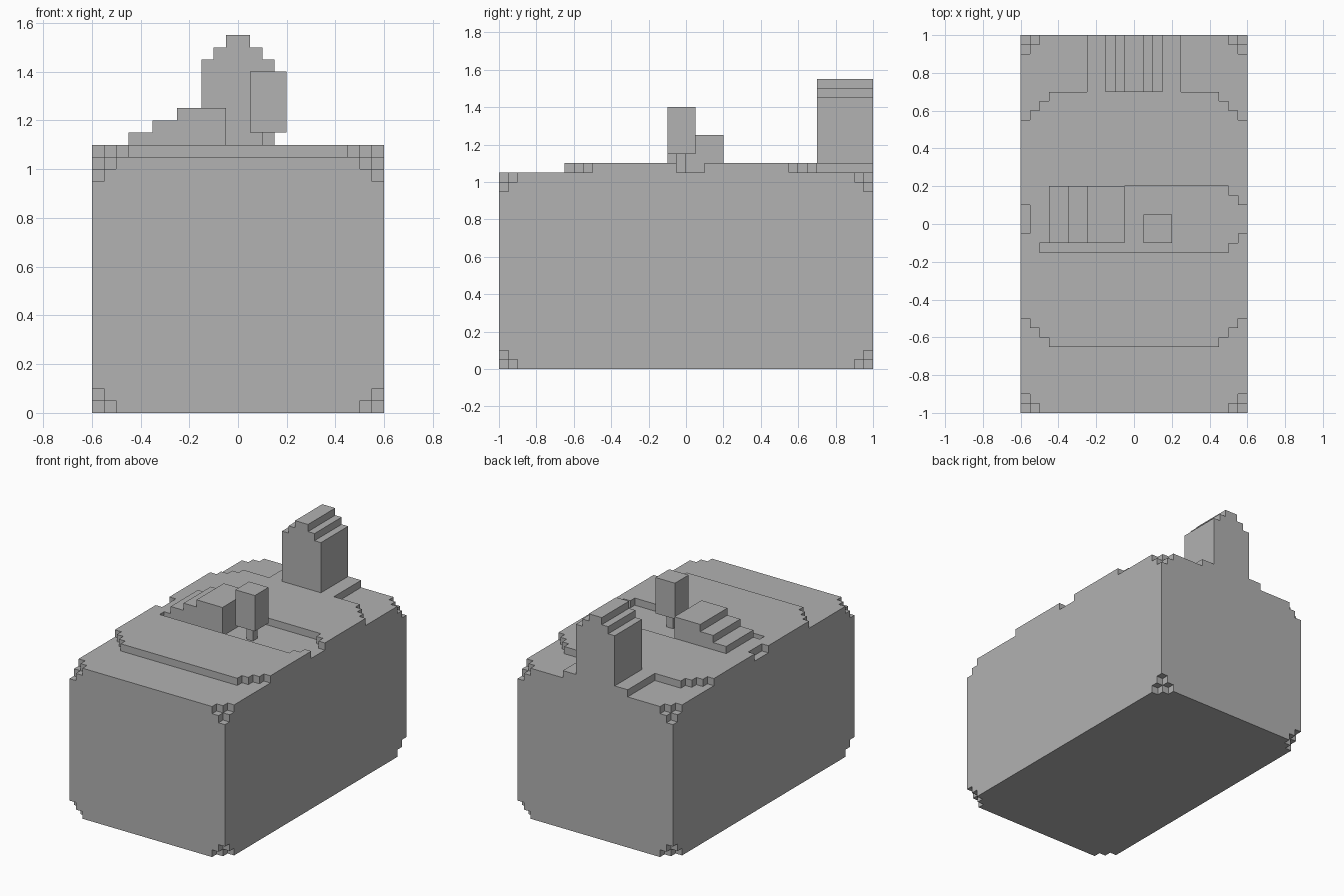
import bpy
import bmesh
from itertools import product
from mathutils import Vector

U = 0.05  # size of one block; all part sizes below are in blocks

old = bpy.data.objects.get("Cube")
if old:
    bpy.data.objects.remove(old, do_unlink=True)

grey = bpy.data.materials.new("plain_grey")
grey.use_nodes = True
GREY = (0.445, 0.445, 0.445, 1)
grey.diffuse_color = GREY
grey.node_tree.nodes["Principled BSDF"].inputs["Base Color"].default_value = GREY


def finish(name, bm):
    bmesh.ops.recalc_face_normals(bm, faces=bm.faces)
    bmesh.ops.scale(bm, vec=(U, U, U), verts=bm.verts)
    mesh = bpy.data.meshes.new(name)
    bm.to_mesh(mesh)
    bm.free()
    mesh.materials.append(grey)
    obj = bpy.data.objects.new(name, mesh)
    bpy.context.collection.objects.link(obj)
    return obj


def prism(name, corners, push):
    """Extrude a closed outline along a vector."""
    bm = bmesh.new()
    face = bm.faces.new([bm.verts.new(c) for c in corners])
    out = bmesh.ops.extrude_face_region(bm, geom=[face], use_keep_orig=True)
    moved = [g for g in out["geom"] if isinstance(g, bmesh.types.BMVert)]
    bmesh.ops.translate(bm, vec=push, verts=moved)
    return finish(name, bm)


def walk(start, moves):
    """Points reached by following relative moves from a start point."""
    points = [Vector(start)]
    for move in moves:
        points.append(points[-1] + Vector(move))
    return points[:-1]


def box(name, x, y, z):
    outline = [(x[0], y[0]), (x[1], y[0]), (x[1], y[1]), (x[0], y[1])]
    return prism(name, [(a, b, z[0]) for a, b in outline], (0, 0, z[1] - z[0]))


def notched_block(name, half_x, half_y, height):
    """Box whose eight corners are nibbled away in small cubes."""
    cuts = [[lo, lo + 1, lo + 2, hi - 2, hi - 1, hi]
            for lo, hi in ((-half_x, half_x), (-half_y, half_y), (0, height))]

    def filled(cell):
        if min(cell) < 0 or max(cell) > 4:
            return False
        return sum(min(i, 4 - i) for i in cell) >= 2

    bm = bmesh.new()
    for cell in product(range(5), repeat=3):
        if not filled(cell):
            continue
        for axis, side in product(range(3), (0, 1)):
            beside = list(cell)
            beside[axis] += 2 * side - 1
            if filled(beside):
                continue
            # Face between a filled and an empty cell
            b, c = (axis + 1) % 3, (axis + 2) % 3
            quad = []
            for db, dc in ((0, 0), (1, 0), (1, 1), (0, 1)):
                p = [0, 0, 0]
                p[axis] = cuts[axis][cell[axis] + side]
                p[b] = cuts[b][cell[b] + db]
                p[c] = cuts[c][cell[c] + dc]
                quad.append(bm.verts.new(p))
            bm.faces.new(quad)
    bmesh.ops.remove_doubles(bm, verts=bm.verts, dist=0.01)
    return finish(name, bm)


# Main body
notched_block("body", 12, 20, 21)

# Raised top plate with stepped corners, a side recess and a tongue at the back
E, W, N, S = (1, 0), (-1, 0), (0, 1), (0, -1)
plate_moves = (
    [E, S] * 3 + [(18, 0)] + [N, E] * 3 + [(0, 9)]       # front edge
    + [W, S] * 2 + [(-20, 0), N, (9, 0), (0, 6), (11, 0)]  # recess
    + [S, E] * 2 + [(0, 9)] + [W, N] * 3                 # right rear steps
    + [(-4, 0), (0, 6), (-10, 0), (0, -6), (-4, 0)]      # rear tongue
    + [S, W] * 3 + [(0, -9), E, (0, -3), W, (0, -9)]     # left edge and notch
)
plate = walk((-12, -10), plate_moves)
prism("top_plate", [(p.x, p.y, 21) for p in plate], (0, 0, 1))

# Stepped ramp beside the post
ramp = walk((-9, 22), [N, (2, 0), N, (2, 0), N, (4, 0), (0, -3), (-8, 0)])
prism("stepped_ramp", [(p.x, -2, p.y) for p in ramp], (0, 6, 0))

# Post with a block on top
box("post", (2, 3), (-1, 0), (21, 23))
box("post_block", (1, 4), (-2, 1), (23, 28))

# Rear tower with a stepped crown
tower = walk((-3, 22), [(0, 7), E, N, E, N, (2, 0), S, E, S, E, (0, -7), (-6, 0)])
prism("rear_tower", [(p.x, 14, p.y) for p in tower], (0, 6, 0))
